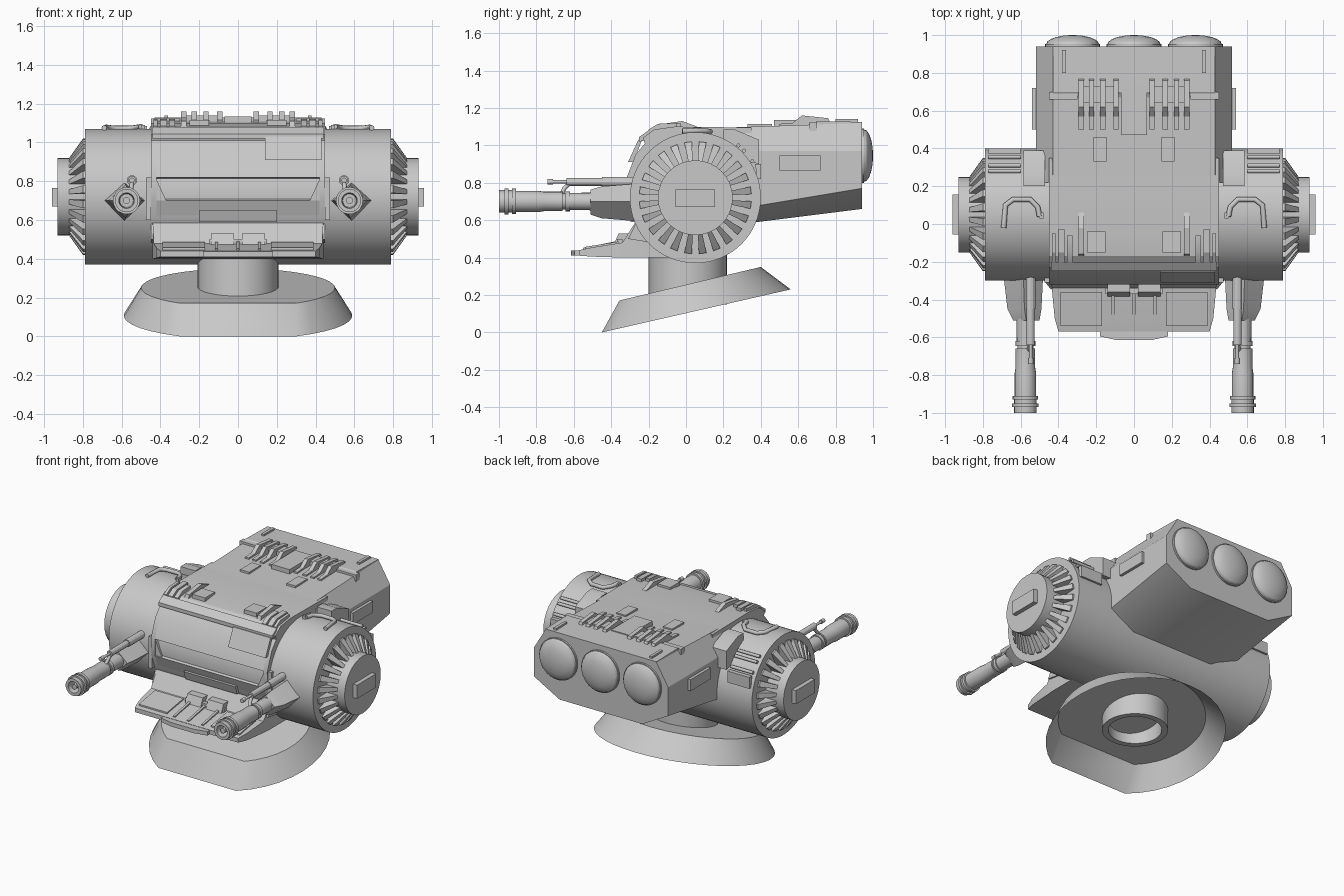
import bpy, bmesh
from math import sin, cos, pi, radians, acos
from mathutils import Vector, Matrix

if "Cube" in bpy.data.objects:
    bpy.data.objects.remove(bpy.data.objects["Cube"])

grey = bpy.data.materials.new("light_grey")
grey.use_nodes = True
GREY = (0.58, 0.58, 0.58, 1)
grey.diffuse_color = GREY
grey.node_tree.nodes["Principled BSDF"].inputs["Base Color"].default_value = GREY

DRUM_Y, DRUM_Z, DRUM_R = 0.05, 0.72, 0.35


def finish(name, bm):
    bmesh.ops.recalc_face_normals(bm, faces=bm.faces)
    mesh = bpy.data.meshes.new(name)
    bm.to_mesh(mesh)
    bm.free()
    mesh.materials.append(grey)
    mesh.shade_smooth()
    mesh.set_sharp_from_angle(angle=radians(28))
    obj = bpy.data.objects.new(name, mesh)
    bpy.context.scene.collection.objects.link(obj)
    return obj


def loft(bm, rings, caps=(True, True)):
    """Skin a list of closed rings with the same point count."""
    loops = [[bm.verts.new(p) for p in ring] for ring in rings]
    n = len(loops[0])
    for a, b in zip(loops, loops[1:]):
        for i in range(n):
            j = (i + 1) % n
            bm.faces.new((a[i], a[j], b[j], b[i]))
    for loop, cap in ((loops[0], caps[0]), (loops[-1], caps[1])):
        if cap:
            bm.faces.new(loop)


def solid(name, rings, caps=(True, True)):
    bm = bmesh.new()
    loft(bm, rings, caps)
    return finish(name, bm)


def prism(name, profile, x0, x1):
    """Extrude a (y, z) profile along x."""
    return solid(name, [[(x, y, z) for y, z in profile] for x in (x0, x1)])


def box(name, x, y, z):
    """Box from (low, high) pairs."""
    return prism(name, [(y[0], z[0]), (y[1], z[0]), (y[1], z[1]), (y[0], z[1])], *x)


def lathe(name, axis, centre, profile, sides=32, caps=(True, True)):
    """Spin (distance, radius) pairs round an axis through centre."""
    place = {"x": lambda a, u, v: (a, u, v), "y": lambda a, u, v: (u, a, v),
             "z": lambda a, u, v: (u, v, a)}[axis]
    c = Vector(centre)
    angles = [2 * pi * i / sides for i in range(sides)]
    return solid(name, [[c + Vector(place(a, r * cos(t), r * sin(t))) for t in angles]
                        for a, r in profile], caps)


def pipe(name, points, radius):
    curve = bpy.data.curves.new(name, "CURVE")
    curve.dimensions = "3D"
    curve.bevel_depth, curve.bevel_resolution, curve.use_fill_caps = radius, 2, True
    spline = curve.splines.new("POLY")
    spline.points.add(len(points) - 1)
    for p, co in zip(spline.points, points):
        p.co = (*co, 1)
    curve.materials.append(grey)
    obj = bpy.data.objects.new(name, curve)
    bpy.context.scene.collection.objects.link(obj)


def drum_top(y, lift=0.0):
    return DRUM_Z + ((DRUM_R + lift) ** 2 - (y - DRUM_Y) ** 2) ** 0.5


def mirrored(s, a, b):
    return tuple(sorted((s * a, s * b)))


# Tilted hollow skirt: arcs with a flat front
def skirt_ring(rx, ry, cy, cut, z0, slope):
    end = acos(-cut)
    pts = []
    for i in range(33):
        t = -end + 2 * end * i / 32
        y = cy + ry * cos(t)
        pts.append((rx * sin(t), y, z0 + slope * y))
    return pts


solid("base_skirt", [skirt_ring(0.59, 0.543, 0.017, 0.86, 0.1025, 0.2277),
                     skirt_ring(0.50, 0.42, -0.02, 0.80, 0.255, 0.237)], (False, True))
lathe("post", "z", (0, 0.01, 0), [(0.15, 0.21), (0.45, 0.21)], caps=(False, True))
lathe("post_socket", "z", (0, 0.01, 0), [(0.15, 0.21), (0.15, 0.17), (0.27, 0.17)], caps=(False, True))

# Main drum
lathe("drum", "x", (0, DRUM_Y, DRUM_Z), [(-0.79, DRUM_R), (0.79, DRUM_R)], 64)

# Wrap-around armour with a recessed slot
upper = [(0.35, 0.70), (0.35, 1.095), (-0.06, 1.10), (-0.17, 1.085), (-0.23, 1.04),
         (-0.22, 1.01), (-0.27, 0.95), (-0.32, 0.82)]
lower = [(-0.315, 0.70), (-0.27, 0.58), (-0.31, 0.50), (0.0, 0.45)]
prism("armour", upper + [(-0.25, 0.81), (-0.25, 0.73)] + lower, -0.42, 0.42)
for s in (-1, 1):
    prism("armour_cheek", upper + lower, *mirrored(s, 0.42, 0.45))
    solid("slot_end", [[(s * 0.425, y, 0.82), (s * 0.425, y, 0.70), (s * 0.37, y, 0.70)]
                       for y in (-0.312, -0.24)])
prism("brow_lip", [(-0.20, 1.08), (-0.25, 1.045), (-0.25, 1.02), (-0.20, 1.03)], -0.44, 0.44)
prism("brow_plate", [(-0.235, 1.03), (-0.255, 1.03), (-0.31, 0.91), (-0.28, 0.91)], 0.14, 0.43)
prism("chin_plate", [(-0.29, 0.65), (-0.315, 0.65), (-0.295, 0.59), (-0.26, 0.59)], -0.20, 0.20)

# Front shelf
solid("shelf", [[(-w, y, b), (w, y, b), (w, y, t), (-w, y, t)] for y, w, b, t in
                ((-0.57, 0.40, 0.41, 0.44), (-0.50, 0.42, 0.405, 0.455),
                 (-0.34, 0.435, 0.40, 0.48), (-0.27, 0.44, 0.40, 0.59), (0.0, 0.44, 0.40, 0.59))])
solid("shelf_lip", [[(-0.18, -0.56, z), (-0.18, -0.595, z), (-0.09, -0.615, z),
                     (0.09, -0.615, z), (0.18, -0.595, z), (0.18, -0.56, z)] for z in (0.41, 0.438)])
for x in (-0.11, 0, 0.11):
    prism("shelf_rib", [(-0.55, 0.44), (-0.55, 0.452), (-0.36, 0.49), (-0.36, 0.46)], x - 0.008, x + 0.008)
box("latch_bar", (-0.15, 0.15), (-0.37, -0.34), (0.46, 0.50))
for s in (-1, 1):
    prism("shelf_panel", [(-0.54, 0.44), (-0.54, 0.457), (-0.36, 0.486), (-0.36, 0.46)],
          *mirrored(s, 0.17, 0.39))
    prism("latch_block", [(-0.39, 0.46), (-0.36, 0.53), (-0.30, 0.53), (-0.30, 0.46)],
          *mirrored(s, 0.02, 0.14))

# Rear engine block and domes
solid("engine_block", [[(0.43, y, t), (0.52, y, c), (0.52, y, l), (0.32, y, b),
                        (-0.32, y, b), (-0.52, y, l), (-0.52, y, c), (-0.43, y, t)]
                       for y, t, c, l, b in ((0.22, 1.095, 0.97, 0.65, 0.57),
                                             (0.94, 1.12, 0.97, 0.77, 0.66))])
prism("rear_deck", [(0.58, 1.09), (0.66, 1.105), (0.70, 1.13), (0.94, 1.125), (0.94, 1.09)], -0.43, 0.43)
for x in (-0.325, 0, 0.325):
    lathe("engine_dome", "y", (x, 0.94, 0.945),
          [(-0.02, 0.145), (0.012, 0.145)] +
          [(0.012 + 0.048 * sin(t), 0.14 * cos(t)) for t in (0, 0.3, 0.6, 0.9, 1.2, 1.45)])

# Deck details
box("deck_plate", (-0.07, 0.07), (0.47, 0.73), (1.08, 1.135))
for s in (-1, 1):
    box("engine_side_box", mirrored(s, 0.50, 0.54), (0.50, 0.72), (0.865, 0.945))
    for x in (0.095, 0.165, 0.225, 0.28):
        prism("deck_fin", [(0.50, 1.08), (0.50, 1.115), (0.57, 1.12), (0.62, 1.16), (0.76, 1.145),
                           (0.78, 1.10)], *mirrored(s, x - 0.014, x + 0.014))
    box("fin_bridge", mirrored(s, 0.10, 0.29), (0.64, 0.73), (1.09, 1.14))
    box("deck_pad", mirrored(s, 0.145, 0.215), (0.33, 0.46), (1.08, 1.113))
    box("deck_bar", mirrored(s, 0.36, 0.38), (0.80, 0.92), (1.10, 1.14))
    box("deck_step", mirrored(s, 0.30, 0.45), (0.66, 0.70), (1.05, 1.125))
    box("brow_box", mirrored(s, 0.15, 0.25), (-0.15, -0.04), (1.07, 1.115))
    prism("brow_fin", [(-0.18, 1.06), (-0.16, 1.11), (-0.02, 1.13), (0.06, 1.10), (0.06, 1.08)],
          *mirrored(s, 0.265, 0.295))
    for x, w, back in ((0.34, 0.015, -0.06), (0.385, 0.018, -0.03), (0.425, 0.01, -0.05)):
        prism("brow_block", [(-0.21, 1.03), (-0.20, 1.085), (-0.15, 1.115), (back, 1.12), (back, 1.08)],
              *mirrored(s, x - w, x + w))

# Drum ends with radial ribs, and the fittings on the drum
for s in (-1, 1):
    lathe("end_hub", "x", (0, DRUM_Y, DRUM_Z), [(s * 0.78, 0.20), (s * 0.93, 0.20)], 32)
    box("hub_block", mirrored(s, 0.92, 0.96), (-0.055, 0.155), (0.67, 0.765))
    bm = bmesh.new()
    for i in range(24):
        turn = Matrix.Rotation(2 * pi * (i + 0.5) / 24, 3, "X")
        centre = Vector((0, DRUM_Y, DRUM_Z))
        loft(bm, [[centre + turn @ Vector((s * x, side * w, r)) for x, r, w in
                   ((0.785, 0.30, 0.02), (0.80, 0.30, 0.02), (0.875, 0.195, 0.012), (0.785, 0.195, 0.012))]
                  for side in (-1, 1)])
    finish("end_ribs", bm)
    prism("drum_box", [(0.20, 0.95), (0.20, 1.085), (0.26, 1.085), (0.39, 1.03), (0.39, 0.90)],
          *mirrored(s, 0.47, 0.585))
    pipe("drum_pipe", [(s * x, y, drum_top(y, 0.012)) for x, y in
                       ((0.50, 0.04), (0.51, 0.09), (0.55, 0.13), (0.64, 0.13), (0.68, 0.10), (0.69, -0.02))], 0.014)
    for y in (0.28, 0.31, 0.355):
        pipe("vent_pipe", [(s * x, y, drum_top(y, 0.012)) for x in (0.60, 0.77)], 0.011)
    prism("vent_frame", [(0.37, 0.90), (0.40, 0.90), (0.40, 0.82), (0.38, 0.82)], *mirrored(s, 0.60, 0.77))
    box("drum_tab", mirrored(s, 0.48, 0.50), (0.03, 0.06), (1.05, 1.09))
    box("side_rail", mirrored(s, 0.45, 0.475), (-0.31, -0.20), (0.60, 0.82))

# Twin guns
for s in (-1, 1):
    x = s * 0.575
    solid("gun_cover", [[(s * (c - h), y, 0.70), (s * c, y, 0.70 + h * 0.9), (s * (c + h), y, 0.70),
                         (s * c, y, 0.70 - h)] for y, c, h in
                        ((-0.51, 0.57, 0.07), (-0.45, 0.58, 0.09), (-0.15, 0.59, 0.115))])
    lathe("gun_barrel", "y", (x, 0, 0.70),
          [(-0.20, 0.05), (-0.62, 0.046), (-0.62, 0.053), (-0.645, 0.053), (-0.645, 0.043),
           (-0.66, 0.043), (-0.66, 0.052), (-0.68, 0.052), (-0.76, 0.052), (-0.79, 0.057),
           (-0.91, 0.057), (-0.91, 0.068), (-0.93, 0.068), (-0.93, 0.06), (-0.95, 0.06),
           (-0.95, 0.07), (-0.97, 0.07), (-0.97, 0.06), (-1.0, 0.06), (-1.0, 0.04), (-0.93, 0.035)], 20)
    lathe("bore_pin", "y", (x, 0, 0.70), [(-0.92, 0.018), (-0.99, 0.018)], 12)
    lathe("small_gun", "y", (s * 0.547, 0, 0.805),
          [(-0.20, 0.026), (-0.45, 0.026), (-0.45, 0.021), (-0.64, 0.021), (-0.64, 0.009),
           (-0.71, 0.009), (-0.71, 0.014), (-0.74, 0.014)], 12)
    pipe("gun_strut", [(s * 0.547, -0.62, 0.80), (s * 0.55, -0.65, 0.77), (s * 0.56, -0.67, 0.73)], 0.012)
